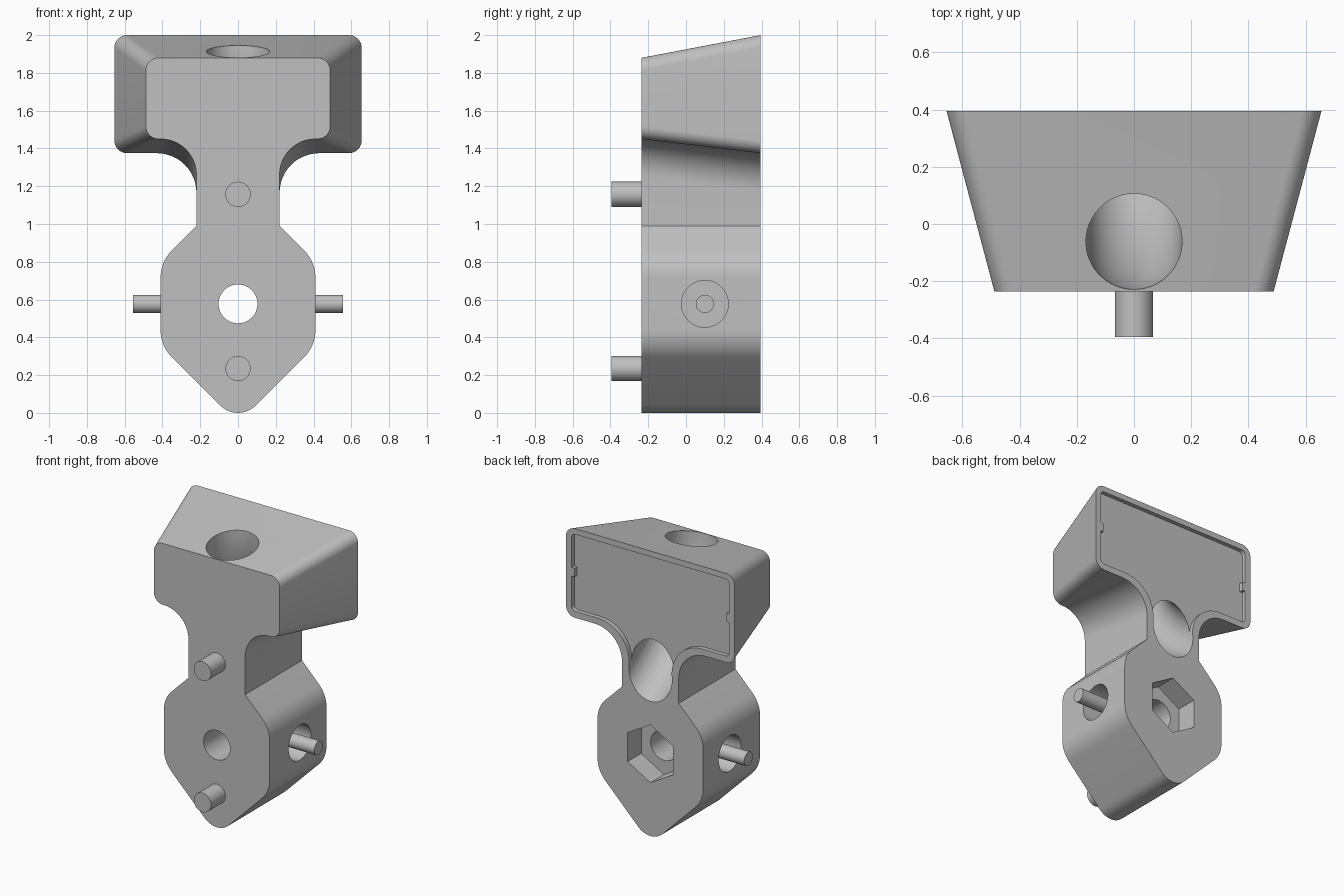
import bpy, bmesh
from math import sin, cos, tan, pi, radians
from mathutils import Vector

old = bpy.data.objects.get("Cube")
if old:
    bpy.data.objects.remove(old, do_unlink=True)

grey = bpy.data.materials.new("plain_grey")
grey.use_nodes = True
grey.diffuse_color = (0.53, 0.53, 0.53, 1)
grey.node_tree.nodes["Principled BSDF"].inputs["Base Color"].default_value = grey.diffuse_color

FRONT, BACK = -0.235, 0.395
HUB_Z = 0.577


def loft(name, rings):
    """Closed solid through rings that share a point count."""
    bm = bmesh.new()
    loops = [[bm.verts.new(p) for p in ring] for ring in rings]
    n = len(loops[0])
    for a, b in zip(loops, loops[1:]):
        for i in range(n):
            j = (i + 1) % n
            bm.faces.new((a[i], a[j], b[j], b[i]))
    bm.faces.new(loops[0])
    bm.faces.new(loops[-1])
    bmesh.ops.recalc_face_normals(bm, faces=bm.faces)
    mesh = bpy.data.meshes.new(name)
    bm.to_mesh(mesh)
    bm.free()
    mesh.materials.append(grey)
    obj = bpy.data.objects.new(name, mesh)
    bpy.context.collection.objects.link(obj)
    return obj


def ring(center, u, v, r, n=48):
    """Circle or regular polygon spanned by u and v."""
    c, u, v = Vector(center), Vector(u), Vector(v)
    return [c + r * (u * cos(2 * pi * i / n) + v * sin(2 * pi * i / n)) for i in range(n)]


def rod_y(name, z, r, y0, y1, n=48):
    return loft(name, [ring((0, y, z), (0, 0, 1), (1, 0, 0), r, n) for y in (y0, y1)])


def rod_x(name, y, z, r, x0, x1):
    return loft(name, [ring((x, y, z), (0, 1, 0), (0, 0, 1), r) for x in (x0, x1)])


def rounded(corners, y, steps=12):
    """Outline in x and z with a fillet radius at each corner."""
    pts = [Vector((x, 0, z)) for x, z, r in corners]
    out = []
    for i, p in enumerate(pts):
        r = corners[i][2]
        if r == 0:
            out.append(p)
            continue
        d1 = (pts[i - 1] - p).normalized()
        d2 = (pts[(i + 1) % len(pts)] - p).normalized()
        half = d1.angle(d2) / 2
        c = p + (d1 + d2).normalized() * (r / sin(half))
        a, b = p + d1 * (r / tan(half)) - c, p + d2 * (r / tan(half)) - c
        sweep = a.angle(b)
        for k in range(steps + 1):
            t = k / steps
            out.append(c + (a * sin((1 - t) * sweep) + b * sin(t * sweep)) / sin(sweep))
    return [(p.x, y, p.z) for p in out]


def mirrored(right):
    return right + [(-x, z, r) for x, z, r in reversed(right)]


def body_outline(y, width, bottom, top, neck_fillet):
    right = [(0.41, 0.355, 0.2), (0.41, 0.80, 0.2), (0.22, 0.99, 0),
             (0.22, bottom, neck_fillet), (width, bottom, 0.068), (width, top, 0.068)]
    return rounded([(0, -0.055, 0.133)] + mirrored(right), y)


# Body: flared head, neck and pointed hub in one loft
body = loft("body", [body_outline(FRONT, 0.488, 1.45, 1.88, 0.19),
                     body_outline(BACK, 0.655, 1.375, 2.0, 0.21)])

# Cutters: axle hole, nut pocket, side sockets, lid recess, curved bore
cutters = [rod_y("axle_hole", HUB_Z, 0.103, -0.5, 0.6),
           rod_y("nut_pocket", HUB_Z, 0.203, BACK - 0.15, 0.6, 6)]
for side in (-1, 1):
    cutters.append(rod_x("side_socket", 0.10, HUB_Z, 0.124, side * 0.24, side * 0.6))

lid = mirrored([(0.165, 1.14, 0), (0.165, 1.42, 0.24), (0.612, 1.42, 0.03), (0.612, 1.96, 0.03)])
cutters.append(loft("lid_recess", [rounded(lid, BACK - 0.03), rounded(lid, 0.6)]))

BEND, START_Y, START_Z = 0.93, -0.062, 1.94


def bore_ring(angle, extra=0):
    d = Vector((0, sin(angle), -cos(angle)))
    c = Vector((0, START_Y + BEND * (1 - cos(angle)), START_Z - BEND * sin(angle))) + d * extra
    return ring(c, (1, 0, 0), (0, cos(angle), sin(angle)), 0.168)


end = radians(60)
bore = [bore_ring(0, -0.2)] + [bore_ring(end * i / 20) for i in range(21)] + [bore_ring(end, 0.25)]
cutters.append(loft("curved_bore", bore))

bpy.context.view_layer.objects.active = body
for cutter in cutters:
    mod = body.modifiers.new(cutter.name, "BOOLEAN")
    mod.operation = "DIFFERENCE"
    mod.solver = "EXACT"
    mod.object = cutter
    bpy.ops.object.modifier_apply(modifier=mod.name)
    bpy.data.objects.remove(cutter, do_unlink=True)

# Pins and lid tabs
parts = [body,
         rod_y("upper_front_pin", 1.157, 0.067, -0.395, FRONT + 0.002),
         rod_y("lower_front_pin", 0.235, 0.067, -0.395, FRONT + 0.002)]
for side, label in ((-1, "right"), (1, "left")):
    parts.append(rod_x(label + "_side_pin", 0.10, HUB_Z, 0.048, side * 0.235, side * 0.555))
    tab = [(side * x, z) for x, z in ((0.59, 1.66), (0.62, 1.66), (0.62, 1.72), (0.59, 1.72))]
    parts.append(loft(label + "_lid_tab", [[(x, y, z) for x, z in tab] for y in (BACK - 0.035, BACK - 0.001)]))

# Smooth curved walls, crisp edges
bpy.ops.object.select_all(action="DESELECT")
for part in parts:
    part.select_set(True)
bpy.context.view_layer.objects.active = body
bpy.ops.object.shade_smooth_by_angle(angle=radians(25))
